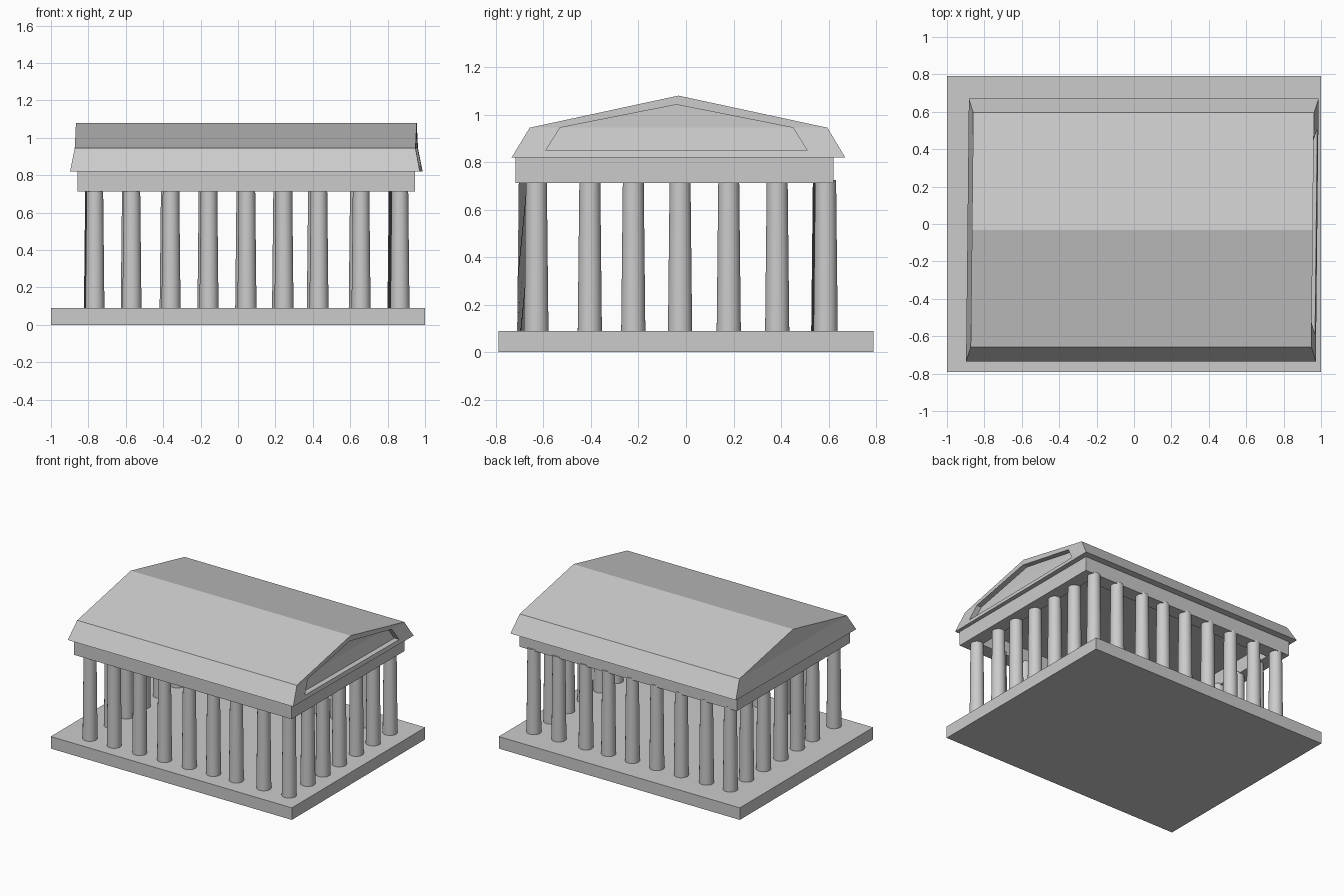
import bpy, bmesh, math

if "Cube" in bpy.data.objects:
    bpy.data.objects.remove(bpy.data.objects["Cube"])

stone = bpy.data.materials.new("pale grey stone")
stone.diffuse_color = (0.6, 0.6, 0.6, 1)
stone.use_nodes = True
stone.node_tree.nodes["Principled BSDF"].inputs["Base Color"].default_value = stone.diffuse_color


def make_object(name, bm):
    bmesh.ops.recalc_face_normals(bm, faces=bm.faces)
    mesh = bpy.data.meshes.new(name)
    bm.to_mesh(mesh)
    bm.free()
    mesh.materials.append(stone)
    ob = bpy.data.objects.new(name, mesh)
    bpy.context.collection.objects.link(ob)
    return ob


def box(name, x, y, z):
    bm = bmesh.new()
    bmesh.ops.create_cube(bm, size=1)
    for v in bm.verts:
        for i, (lo, hi) in enumerate((x, y, z)):
            v.co[i] = lo if v.co[i] < 0 else hi
    return make_object(name, bm)


def column(name, x, y):
    bm = bmesh.new()
    bmesh.ops.create_cone(bm, cap_ends=True, segments=32, radius1=0.051,
                          radius2=0.044, depth=0.645)
    bmesh.ops.translate(bm, verts=bm.verts, vec=(x, y, 0.08 + 0.645 / 2))
    for f in bm.faces:
        f.smooth = len(f.verts) == 4
    for e in bm.edges:
        e.smooth = e.calc_face_angle(0) < math.radians(30)
    return make_object(name, bm)


# Base slab
box("base_slab", (-1, 1), (-0.79, 0.79), (0, 0.09))

# Columns: slightly uneven spacing, rows slightly out of square
xs = [-0.765, -0.567, -0.358, -0.155, 0.048, 0.246, 0.433, 0.658, 0.866]
ys = [-0.629, -0.405, -0.222, -0.025, 0.18, 0.384, 0.587]
for i, x in enumerate(xs):
    t = i / 8
    column("front_column", x, -0.66 + 0.03 * t)
    column("back_column", x - 0.008 - 0.008 * t, 0.578 + 0.01 * t)
for i, y in enumerate(ys[1:-1], 1):
    t = i / 6
    column("left_column", -0.765 - 0.008 * t, y)
    column("right_column", 0.866 - 0.016 * t, y)

# Ring of beams on the columns
x0, x1, y0, y1, w = -0.857, 0.947, -0.717, 0.62, 0.107
zb = (0.713, 0.82)
box("front_beam", (x0 + w, x1), (y0, y0 + w), zb)
box("right_beam", (x1 - w, x1), (y0 + w, y1), zb)
box("back_beam", (x0, x1 - w), (y1 - w, y1), zb)
box("left_beam", (x0, x0 + w), (y0, y1 - w), zb)

# Roof: five-sided section between two gables, the right one recessed
outer = [(-0.734, 0.82), (-0.658, 0.945), (-0.032, 1.08), (0.595, 0.945), (0.67, 0.82)]
inner = [(-0.59, 0.85), (-0.53, 0.945), (-0.04, 1.042), (0.45, 0.945), (0.51, 0.85)]


def ring(bm, section, side, depth=0):
    """Section points on a gable that flares outward below the knee."""
    verts = []
    for y, z in section:
        flare = 0.024 * max(0, (0.945 - z) / 0.125)
        x = 0.045 + 0.0107 * y + side * (0.911 + flare - depth)
        verts.append(bm.verts.new((x, y, z)))
    return verts


def bridge(bm, a, b):
    for i in range(5):
        j = (i + 1) % 5
        bm.faces.new((a[i], a[j], b[j], b[i]))


def gable(bm, r):
    bm.faces.new((r[0], r[1], r[3], r[4]))
    bm.faces.new((r[1], r[2], r[3]))


bm = bmesh.new()
left = ring(bm, outer, -1)
right = ring(bm, outer, 1)
rim = ring(bm, inner, 1)
panel = ring(bm, inner, 1, 0.04)
bridge(bm, left, right)
bridge(bm, right, rim)
bridge(bm, rim, panel)
gable(bm, left)
gable(bm, panel)
make_object("roof", bm)
